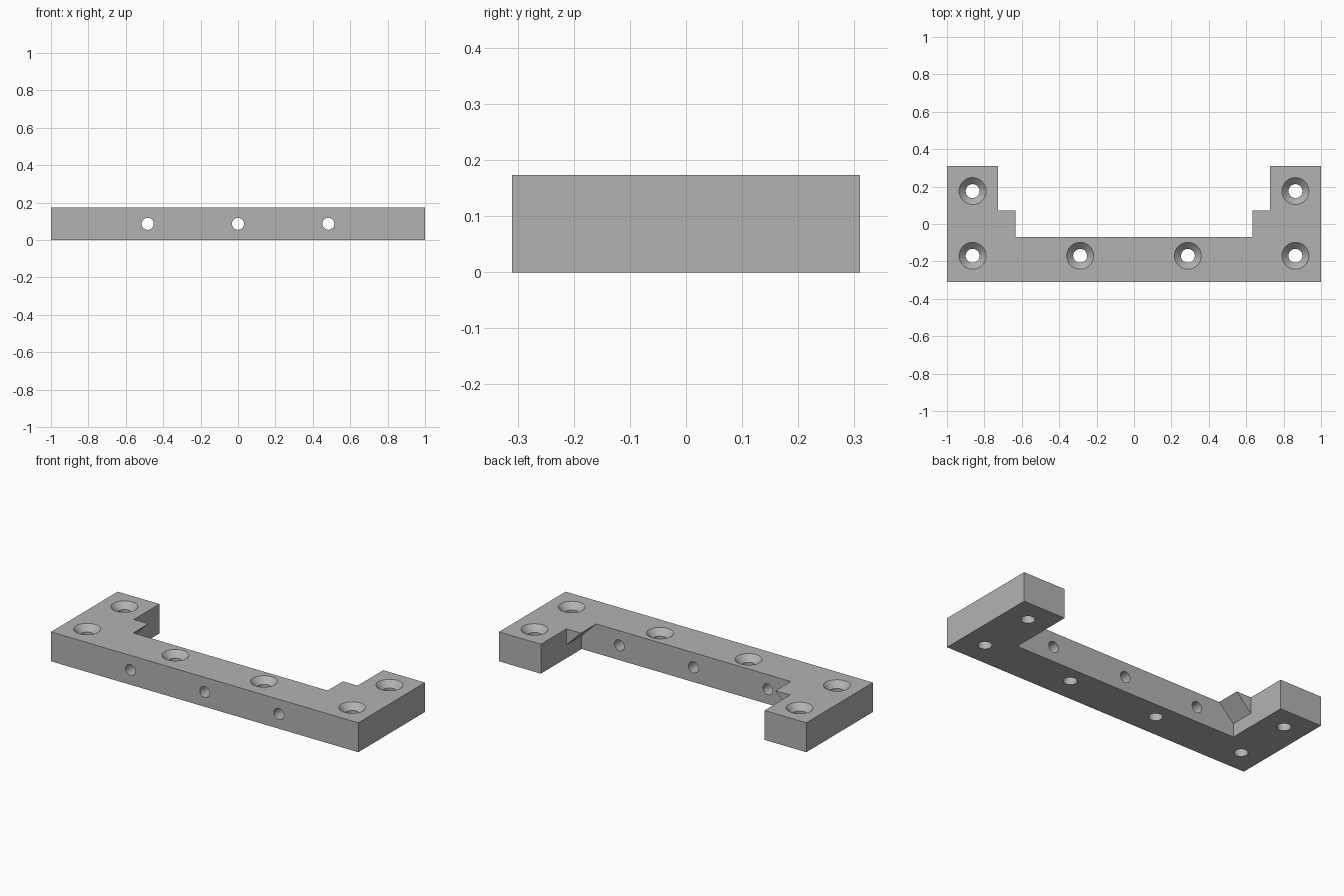
import bpy
import bmesh
from math import cos, sin, pi, radians
from mathutils import Matrix

cube = bpy.data.objects.get("Cube")
if cube:
    bpy.data.objects.remove(cube, do_unlink=True)

HEIGHT = 0.173
SIDES = 48

grey = bpy.data.materials.new("plain grey")
grey.use_nodes = True
colour = (0.45, 0.45, 0.45, 1)
grey.diffuse_color = colour
grey.node_tree.nodes["Principled BSDF"].inputs["Base Color"].default_value = colour


def finish(name, bm):
    bmesh.ops.recalc_face_normals(bm, faces=bm.faces)
    mesh = bpy.data.meshes.new(name)
    bm.to_mesh(mesh)
    bm.free()
    mesh.materials.append(grey)
    obj = bpy.data.objects.new(name, mesh)
    bpy.context.collection.objects.link(obj)
    return obj


def prism(name, points, offset):
    """Extrude a closed outline along an offset vector."""
    bm = bmesh.new()
    face = bm.faces.new([bm.verts.new(p) for p in points])
    new = bmesh.ops.extrude_face_region(bm, geom=[face])["geom"]
    bmesh.ops.translate(bm, vec=offset, verts=[v for v in new if isinstance(v, bmesh.types.BMVert)])
    return finish(name, bm)


def lathe(bm, profile, matrix):
    """Add a closed turned solid from (radius, height) pairs."""
    rings = [[bm.verts.new(matrix @ Matrix.Rotation(2 * pi * i / SIDES, 4, "Z")
                           @ Matrix.Translation((r, 0, h)).translation)
              for i in range(SIDES)] for r, h in profile]
    for low, high in zip(rings, rings[1:]):
        for i in range(SIDES):
            j = (i + 1) % SIDES
            bm.faces.new((low[i], low[j], high[j], high[i]))
    bm.faces.new(rings[0][::-1])
    bm.faces.new(rings[-1])


def combine(target, other, operation):
    mod = target.modifiers.new(operation.lower(), "BOOLEAN")
    mod.operation = operation
    mod.solver = "EXACT"
    mod.object = other
    bpy.context.view_layer.objects.active = target
    bpy.ops.object.modifier_apply(modifier=mod.name)
    bpy.data.objects.remove(other, do_unlink=True)


# U-shaped bar with two end arms
half = [(1, -0.31), (1, 0.31), (0.728, 0.31), (0.728, -0.07)]
outline = half + [(-x, y) for x, y in reversed(half)]
bracket = prism("mounting_bracket", [(x, y, 0) for x, y in outline], (0, 0, HEIGHT))

# Inner corner gussets with a sloping underside
for side in (-1, 1):
    section = [(0.633, HEIGHT), (0.728, 0.078), (0.77, 0.078), (0.77, HEIGHT)]
    gusset = prism("corner_gusset", [(side * x, -0.11, z) for x, z in section], (0, 0.182, 0))
    combine(bracket, gusset, "UNION")

# Countersunk screw holes and plain cross holes
bm = bmesh.new()
screws = [(x, -0.17) for x in (-0.863, -0.288, 0.288, 0.863)] + [(-0.863, 0.176), (0.863, 0.176)]
sink = [(0.037, -0.05), (0.037, HEIGHT - 0.035), (0.072, HEIGHT), (0.092, HEIGHT + 0.02)]
for x, y in screws:
    lathe(bm, sink, Matrix.Translation((x, y, 0)))
for x in (-0.483, 0, 0.483):
    lathe(bm, [(0.032, -0.4), (0.032, 0.4)],
          Matrix.Translation((x, -0.2, 0.087)) @ Matrix.Rotation(radians(90), 4, "X"))
cutter = finish("hole_cutter", bm)
cutter.hide_render = True
combine(bracket, cutter, "DIFFERENCE")

# Smooth hole walls, crisp edges
bpy.ops.object.select_all(action="DESELECT")
bracket.select_set(True)
bpy.context.view_layer.objects.active = bracket
bpy.ops.object.shade_smooth_by_angle(angle=radians(30))
